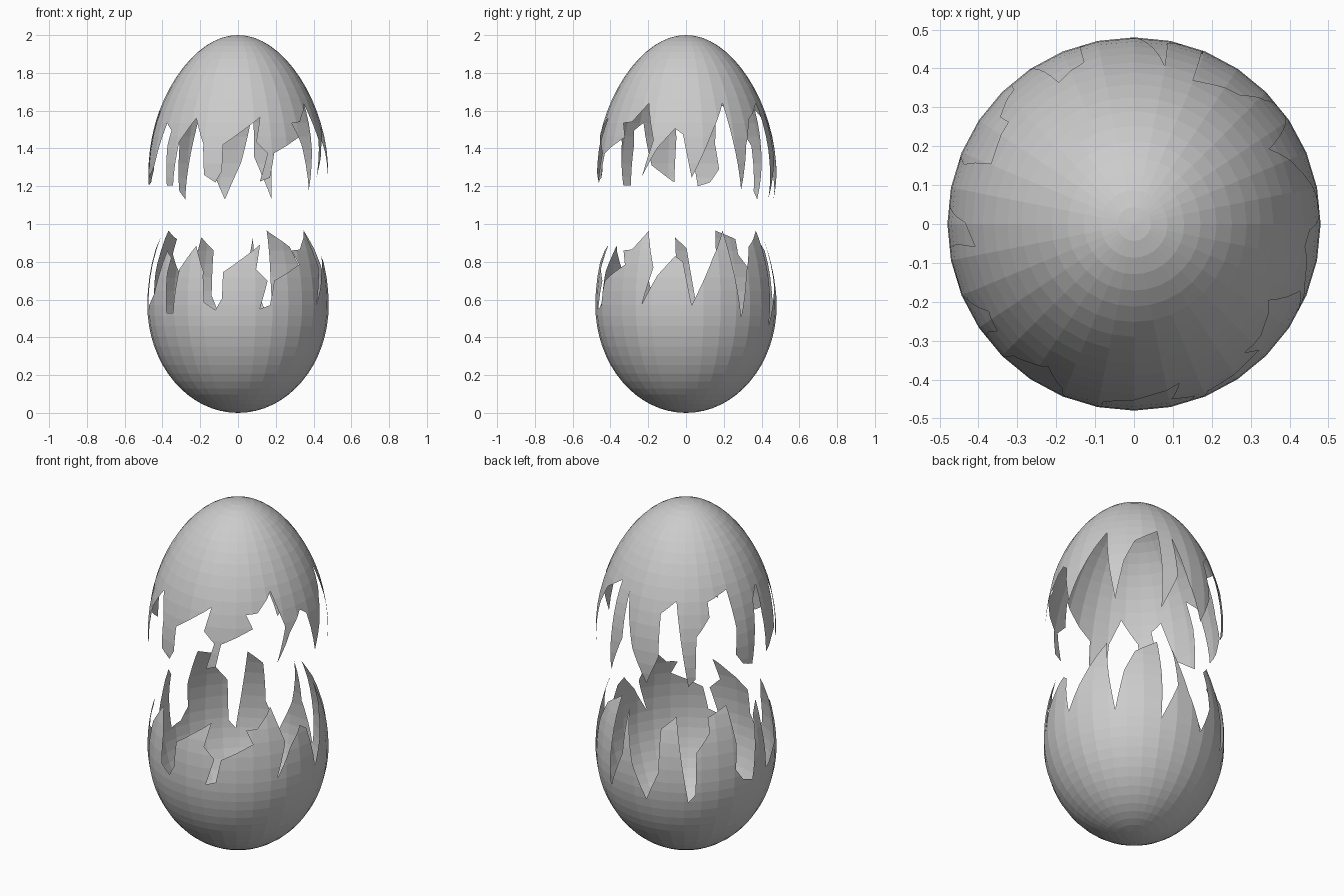
import bpy, bmesh
from math import sin, cos, pi, radians, sqrt
from mathutils import Vector
from mathutils.geometry import delaunay_2d_cdt

if "Cube" in bpy.data.objects:
    bpy.data.objects.remove(bpy.data.objects["Cube"])

SEG, RINGS = 32, 32
MID, HEIGHT, RADIUS = 0.57, 1.325, 0.48
STEP = 2 * pi / SEG

# Crack line around the egg: (angle in degrees, height)
CRACK = [
    (3.6, .57), (18.5, .82), (29, .965), (33.7, .71), (37.9, .505),
    (43.5, .745), (50.6, .88), (67.7, .965), (68.5, .71), (68, .46),
    (75, .59), (79.6, .68), (79, .93), (88, .65), (98.5, .455),
    (107, .62), (107.2, .86), (118, .93), (123.4, .62), (126.5, .455),
    (131, .5), (131.8, .74), (141.4, .84), (141, .92), (157.2, .965),
    (160.6, .75), (158.5, .615), (164.5, .545), (172.5, .525), (179.5, .87),
    (188, .93), (186.4, .78), (187.5, .545), (202.3, .635), (211, .86),
    (218, .82), (216.4, .74), (217.7, .53), (224, .53), (227.5, .76),
    (239, .885), (246.6, .75), (248, .585), (255.5, .545), (259.8, .605),
    (260.2, .745), (285.8, .89), (282, .76), (289.5, .70), (284, .55),
    (290.7, .57), (294, .70), (315, .785), (310.7, .86), (318.8, .865),
    (326.8, .93), (330.4, .965), (338, .77), (330.7, .575), (341.2, .73),
    (352.5, .83), (358, .80), (363.6, .57)]
crack = [Vector((radians(a), z)) for a, z in CRACK]
LEFT, RIGHT = crack[0].x, crack[-1].x


# Egg profile: half ellipse below, slightly pointed half ellipse above
def ring(i):
    c = -cos(pi * i / RINGS)
    b = MID if c < 0 else HEIGHT - MID
    r = RADIUS * sqrt(max(0, 1 - c * c))
    return MID + b * c, r * (1 - 0.08 * c * c) if c > 0 else r


profile = [ring(i) for i in range(RINGS + 1)]


def on_egg(p):
    a, z = p
    for (z0, r0), (z1, r1) in zip(profile, profile[1:]):
        if z <= z1 + 1e-7:
            break
    r = r0 + (r1 - r0) * (z - z0) / (z1 - z0)
    local = a % STEP - STEP / 2
    r *= cos(STEP / 2) / cos(local)      # stay on the flat facets
    return Vector((r * cos(a), r * sin(a), z))


def below_crack(p):
    inside = False
    for a, b in zip(crack, crack[1:]):
        if (a.x > p.x) != (b.x > p.x):
            if p.y < a.y + (b.y - a.y) * (p.x - a.x) / (b.x - a.x):
                inside = not inside
    return inside


# Unrolled egg: facet grid lines and crack line, triangulated together
points, edges = list(crack), [(i, i + 1) for i in range(len(crack) - 1)]


def line(p, q):
    points.extend((Vector(p), Vector(q)))
    edges.append((len(points) - 2, len(points) - 1))


for z, r in profile:
    line((LEFT, z), (RIGHT, z))
for a in [LEFT, RIGHT] + [STEP * k for k in range(1, SEG + 1)]:
    line((a, 0), (a, HEIGHT))
flat, _, tris, *_ = delaunay_2d_cdt(points, edges, [], 0, 1e-6)


# Roll each half up into a shell
def shell(name, lower, lift):
    bm = bmesh.new()
    verts = [bm.verts.new(on_egg(p) + Vector((0, 0, lift))) for p in flat]
    for t in tris:
        centre = sum((flat[i] for i in t), Vector((0, 0))) / len(t)
        if below_crack(centre) == lower:
            bm.faces.new([verts[i] for i in t])
    bmesh.ops.delete(bm, geom=[v for v in bm.verts if not v.link_faces], context='VERTS')
    bmesh.ops.remove_doubles(bm, verts=bm.verts, dist=1e-5)
    bmesh.ops.dissolve_limit(bm, angle_limit=radians(0.4), verts=bm.verts, edges=bm.edges)
    mesh = bpy.data.meshes.new(name)
    bm.to_mesh(mesh)
    bm.free()
    bpy.context.collection.objects.link(bpy.data.objects.new(name, mesh))


shell("lower_shell", True, 0)
shell("upper_shell", False, 2 - HEIGHT)
